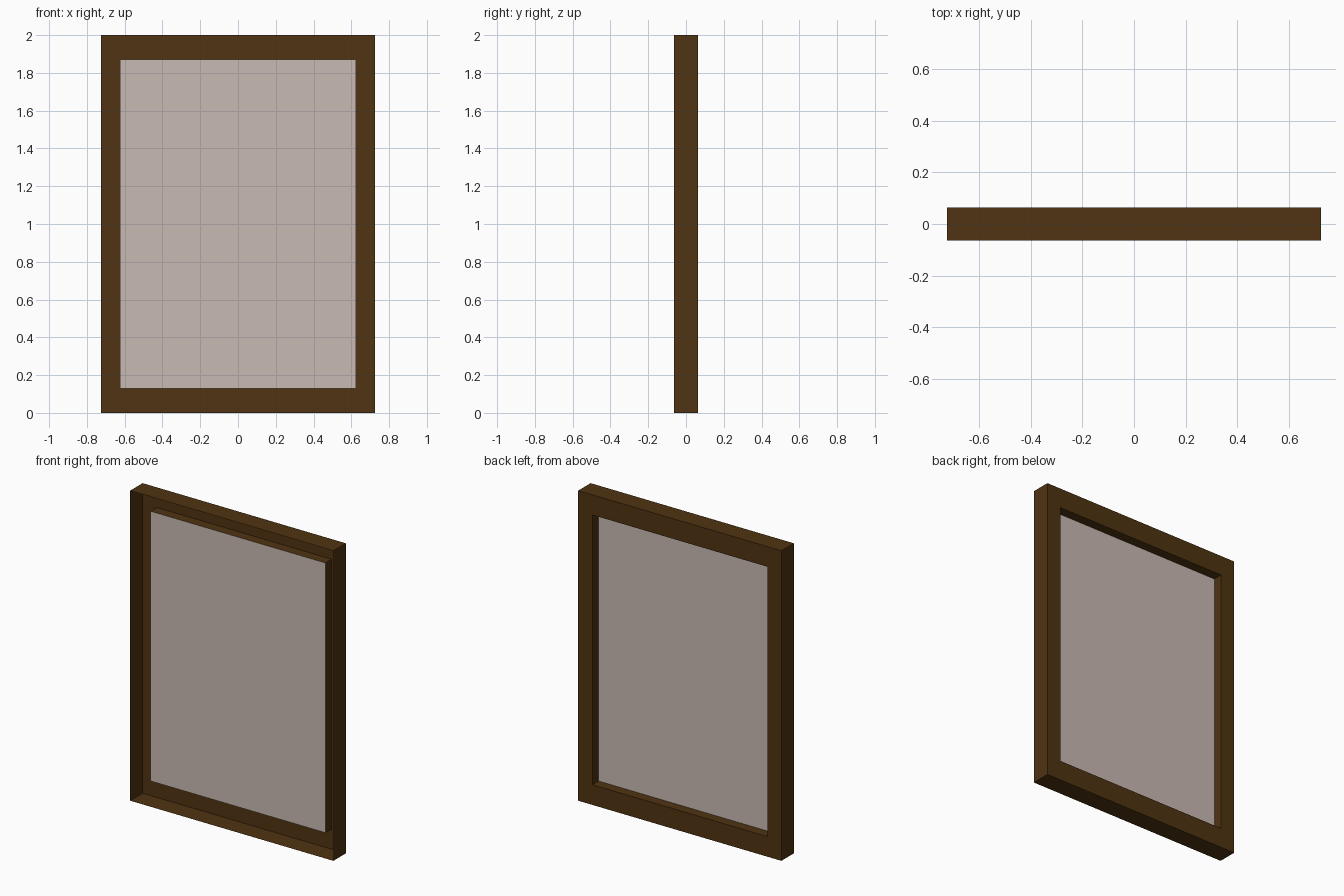
import bpy, bmesh

if "Cube" in bpy.data.objects:
    bpy.data.objects.remove(bpy.data.objects["Cube"])

W, H, D = 0.725, 1.0, 0.063      # outer half width, half height, half depth
IW, IH = 0.624, 0.87             # opening half width, half height
GLASS_Y = 0.0


def material(name, rgb):
    m = bpy.data.materials.new(name)
    m.diffuse_color = (*rgb, 1)
    m.use_nodes = True
    m.node_tree.nodes["Principled BSDF"].inputs["Base Color"].default_value = m.diffuse_color
    return m


def rect(bm, w, h, y):
    """Four corners of an upright rectangle centred at mid height."""
    return [bm.verts.new((sx * w, y, H + sz * h))
            for sx, sz in ((-1, -1), (1, -1), (1, 1), (-1, 1))]


def finish(bm, name, mat):
    mesh = bpy.data.meshes.new(name)
    bm.to_mesh(mesh)
    bm.free()
    mesh.materials.append(mat)
    obj = bpy.data.objects.new(name, mesh)
    bpy.context.collection.objects.link(obj)
    return obj


# Frame: thin shell open to the front - outer walls, back ring, inner reveal
bm = bmesh.new()
loops = [rect(bm, W, H, -D), rect(bm, W, H, D),
         rect(bm, IW, IH, D), rect(bm, IW, IH, GLASS_Y)]
for a, b in zip(loops, loops[1:]):
    for i in range(4):
        j = (i + 1) % 4
        bm.faces.new((a[i], a[j], b[j], b[i]))
finish(bm, "window_frame", material("dark_wood", (0.08, 0.033, 0.006)))

# Pane: single sheet closing the inner reveal
bm = bmesh.new()
bm.faces.new(rect(bm, IW, IH, GLASS_Y))
finish(bm, "window_pane", material("pale_pane", (0.584, 0.491, 0.451)))
